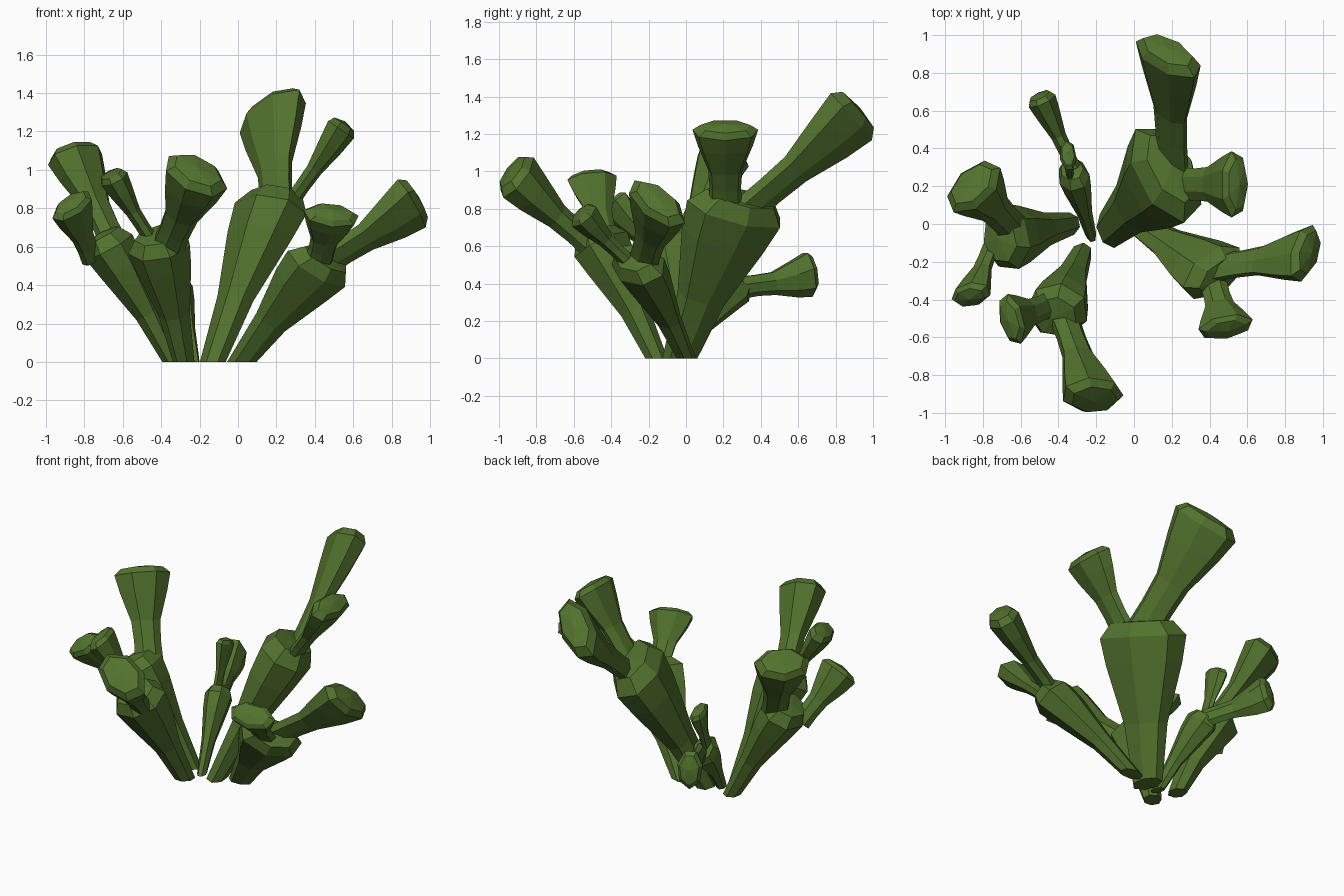
import bpy, bmesh, math
from mathutils import Vector

if "Cube" in bpy.data.objects:
    bpy.data.objects.remove(bpy.data.objects["Cube"])

SIDES = 7
green = bpy.data.materials.new("cactus_green")
green.diffuse_color = (0.085, 0.17, 0.027, 1)
green.use_nodes = True
green.node_tree.nodes["Principled BSDF"].inputs["Base Color"].default_value = green.diffuse_color

# (fraction along the limb, fraction of the head radius)
STEM = [(0, .34), (.35, .5), (.72, .88), (.9, 1), (1, .72)]
ARM = [(-.12, .5), (.12, .48), (.38, .52), (.72, .84), (.93, 1), (1, .76)]


def limb(name, start, end, r_wide, r_other, roll, profile, bend=0.0):
    """Club-shaped faceted limb; roll turns the wide direction from level."""
    start, end = Vector(start), Vector(end)
    axis = (end - start).normalized()
    level = Vector((0, 0, 1)).cross(axis).normalized()
    up = axis.cross(level)
    a = math.radians(roll)
    wide = level * math.cos(a) + up * math.sin(a)
    other = axis.cross(wide)
    bm = bmesh.new()
    rings = []
    for i, (t, f) in enumerate(profile):
        c = start.lerp(end, t)
        c.z += bend * math.sin(math.pi * max(t, 0))
        ring = []
        for k in range(SIDES):
            ang = 2 * math.pi * (k + .25) / SIDES
            p = c + f * (wide * r_wide * math.cos(ang) + other * r_other * math.sin(ang))
            if profile is STEM and i == 0:
                p = p - axis * (p.z / axis.z)      # foot cut flat on the ground
            ring.append(bm.verts.new(p))
        rings.append(ring)
    for lo, hi in zip(rings, rings[1:]):
        for k in range(SIDES):
            n = (k + 1) % SIDES
            bm.faces.new((lo[k], lo[n], hi[n], hi[k]))
    bm.faces.new(rings[0][::-1])
    # slightly domed cap
    tip = bm.verts.new(end + axis * .015)
    for k in range(SIDES):
        bm.faces.new((rings[-1][k], rings[-1][(k + 1) % SIDES], tip))
    bmesh.ops.recalc_face_normals(bm, faces=bm.faces)
    me = bpy.data.meshes.new(name)
    bm.to_mesh(me)
    bm.free()
    me.materials.append(green)
    bpy.context.collection.objects.link(bpy.data.objects.new(name, me))


def cluster(name, stem, upper, lower):
    """A stem with its two arms."""
    limb(name + "_stem", *stem, STEM, .025)
    limb(name + "_upper_arm", *upper, ARM, -.015)
    limb(name + "_lower_arm", *lower, ARM, -.01)


cluster("tall",
        ((-.13, -.03, 0), (.2, .3, .86), .29, .17, -20),
        ((.2, .38, .84), (.18, .92, 1.33), .22, .11, -45),
        ((.3, .21, .87), (.55, .21, 1.24), .18, .085, 0))
cluster("left",
        ((-.34, 0, 0), (-.71, -.08, .66), .18, .14, 0),
        ((-.67, .01, .68), (-.86, .21, 1.1), .175, .12, 0),
        ((-.77, -.15, .57), (-.87, -.39, .83), .125, .075, 54))
cluster("front",
        ((-.28, -.16, 0), (-.42, -.49, .66), .17, .16, 40),
        ((-.35, -.55, .64), (-.21, -.93, 1.0), .18, .125, -40),
        ((-.48, -.44, .68), (-.66, -.51, .98), .14, .075, -8))
cluster("back",
        ((-.23, -.05, 0), (-.33, .29, .41), .085, .11, 0),
        ((-.34, .34, .39), (-.5, .68, .46), .08, .125, 0),
        ((-.34, .27, .43), (-.35, .37, .7), .045, .09, 0))
cluster("right",
        ((.02, 0, 0), (.46, -.28, .54), .2, .13, -30),
        ((.5, -.22, .55), (.93, -.15, .85), .19, .1, -48),
        ((.43, -.35, .56), (.49, -.56, .78), .15, .085, -8))
